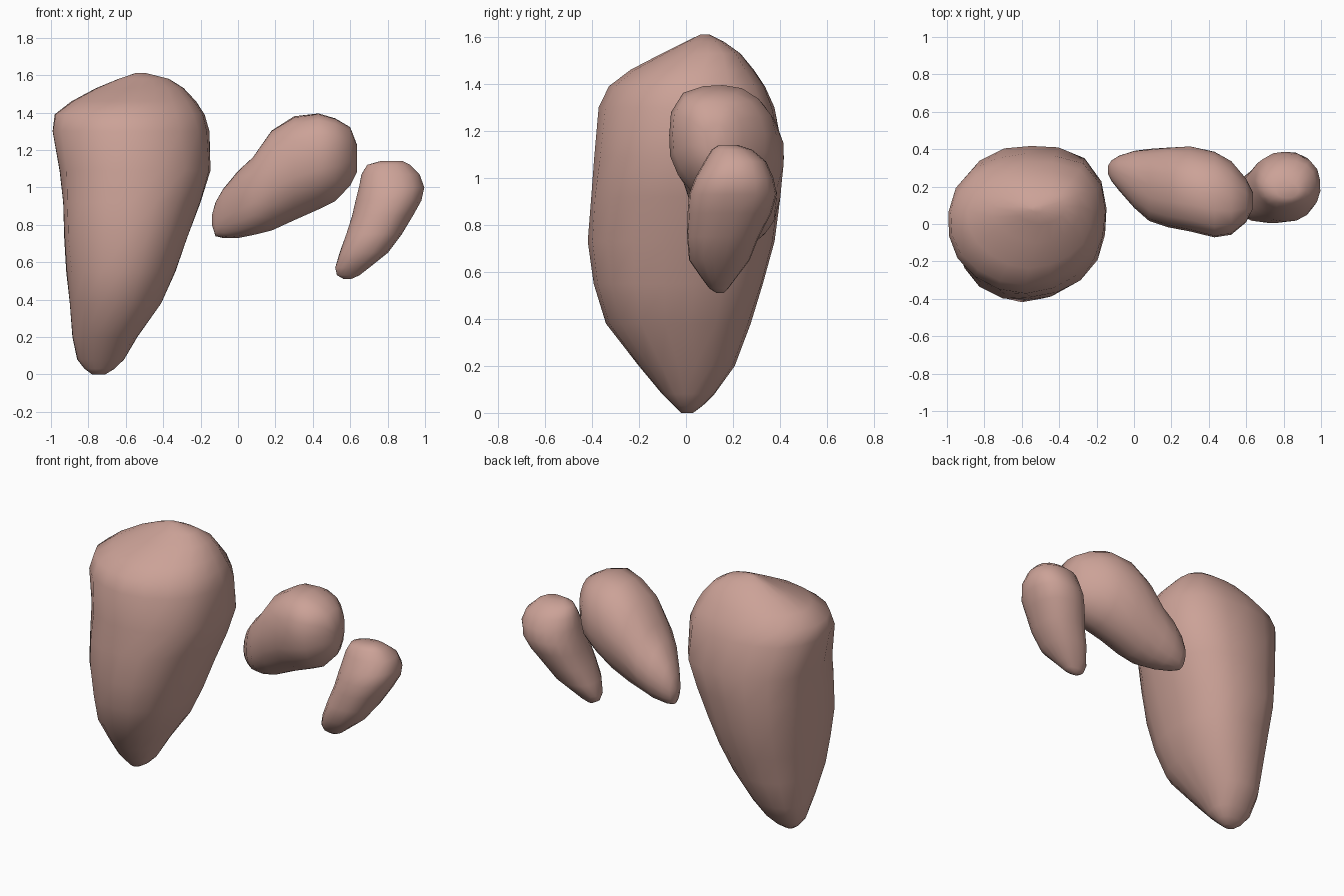
import bpy, bmesh, math, random

random.seed(4)
clay = bpy.data.materials.new("clay")
clay.diffuse_color = (0.60, 0.36, 0.31, 1)


def section(a0, a1, b0, b1, powers, n):
    """Rounded outline in a box; one superellipse power per quadrant (++, -+, --, +-)."""
    pts = []
    for i in range(n):
        t = 2 * math.pi * (i + 0.5) / n
        c, s = math.cos(t), math.sin(t)
        p = powers[int(t / (math.pi / 2)) % 4]
        r = (abs(c) ** p + abs(s) ** p) ** (-1 / p)
        pts.append(((a0 + a1) / 2 + r * c * (a1 - a0) / 2 * 1.01,
                    (b0 + b1) / 2 + r * s * (b1 - b0) / 2 * 1.01))
    return pts


def blend(powers, t):
    """Mix the corner powers given for the start, middle and end of a stone."""
    k = min(int(t * 2), 1)
    f = t * 2 - k
    return [p + (q - p) * f for p, q in zip(powers[k], powers[k + 1])]


def rock(name, stations, powers, place, n=18, rough=0.01):
    """Loft stations (height, a0, a1, b0, b1) into a closed stone."""
    bm = bmesh.new()
    rings = []
    h0, h1 = stations[0][0], stations[-1][0]
    for h, a0, a1, b0, b1 in stations:
        ring = []
        ca, cb = (a0 + a1) / 2, (b0 + b1) / 2
        for a, b in section(a0, a1, b0, b1, blend(powers, (h - h0) / (h1 - h0)), n):
            k = 1 + random.uniform(-rough, rough)
            ring.append(bm.verts.new(place(h, ca + (a - ca) * k, cb + (b - cb) * k)))
        rings.append(ring)
    for lo, hi in zip(rings, rings[1:]):
        for i in range(n):
            j = (i + 1) % n
            bm.faces.new((lo[i], lo[j], hi[j], hi[i]))
    bm.faces.new(rings[0][::-1])
    bm.faces.new(rings[-1])
    bmesh.ops.recalc_face_normals(bm, faces=bm.faces)
    me = bpy.data.meshes.new(name)
    bm.to_mesh(me)
    bm.free()
    me.materials.append(clay)
    ob = bpy.data.objects.new(name, me)
    bpy.context.collection.objects.link(ob)
    bpy.context.view_layer.objects.active = ob
    ob.select_set(True)
    bpy.ops.object.shade_smooth_by_angle(angle=math.radians(50))
    ob.select_set(False)
    return ob


def upright(h, a, b):
    return (a, b, h)


def sideways(h, a, b):
    return (h, a, b)


# Large boulder: stations up z, giving x and y extents
big = rock("large_rock", [
    (0.00, -0.78, -0.71, -0.02, 0.03),
    (0.03, -0.82, -0.66, -0.05, 0.07),
    (0.08, -0.86, -0.61, -0.10, 0.12),
    (0.20, -0.885, -0.54, -0.20, 0.205),
    (0.38, -0.90, -0.41, -0.335, 0.27),
    (0.55, -0.915, -0.335, -0.39, 0.325),
    (0.73, -0.925, -0.275, -0.415, 0.375),
    (0.92, -0.935, -0.205, -0.40, 0.40),
    (1.09, -0.95, -0.15, -0.385, 0.41),
    (1.30, -0.995, -0.16, -0.365, 0.37),
    (1.39, -0.98, -0.185, -0.325, 0.33),
    (1.46, -0.89, -0.23, -0.235, 0.285),
    (1.53, -0.76, -0.29, -0.10, 0.23),
    (1.58, -0.64, -0.37, 0.00, 0.16),
    (1.61, -0.55, -0.49, 0.06, 0.10),
], ((2.2, 2.6, 1.5, 2.4), (2.6, 2.8, 2.8, 2.2), (3.4, 1.8, 1.5, 1.8)), upright)

# Shallow hollow low on the boulder's front left
for v in big.data.vertices:
    d = math.dist(v.co, (-0.78, -0.36, 0.66))
    if d < 0.18:
        v.co.y += 0.04 * (1 - d / 0.18)

# Middle stone: stations along x, giving y and z extents
rock("middle_rock", [
    (-0.14, 0.27, 0.31, 0.80, 0.85),
    (-0.12, 0.23, 0.34, 0.74, 0.92),
    (-0.08, 0.18, 0.365, 0.73, 0.99),
    (0.00, 0.09, 0.39, 0.73, 1.085),
    (0.08, 0.02, 0.40, 0.745, 1.16),
    (0.18, -0.015, 0.41, 0.77, 1.30),
    (0.30, -0.04, 0.415, 0.825, 1.375),
    (0.43, -0.07, 0.385, 0.885, 1.39),
    (0.52, -0.055, 0.335, 0.93, 1.365),
    (0.60, 0.01, 0.24, 1.01, 1.32),
    (0.635, 0.08, 0.17, 1.08, 1.23),
], ((2.0, 3.0, 2.2, 2.1), (1.8, 3.0, 1.8, 2.1), (2.6, 3.6, 1.7, 2.1)), sideways)

# Small stone: stations up z, giving x and y extents
rock("small_rock", [
    (0.51, 0.565, 0.605, 0.13, 0.16),
    (0.53, 0.53, 0.65, 0.10, 0.18),
    (0.57, 0.52, 0.70, 0.07, 0.21),
    (0.65, 0.545, 0.80, 0.015, 0.27),
    (0.75, 0.58, 0.875, 0.005, 0.31),
    (0.85, 0.61, 0.935, 0.01, 0.36),
    (0.93, 0.63, 0.98, 0.015, 0.385),
    (1.00, 0.645, 0.995, 0.04, 0.37),
    (1.07, 0.66, 0.97, 0.08, 0.34),
    (1.12, 0.69, 0.92, 0.11, 0.28),
    (1.14, 0.76, 0.88, 0.14, 0.22),
], ((2.2, 2.8, 2.4, 2.6), (2.6, 2.4, 2.2, 2.5), (2.2, 1.8, 2.2, 2.2)), upright)
